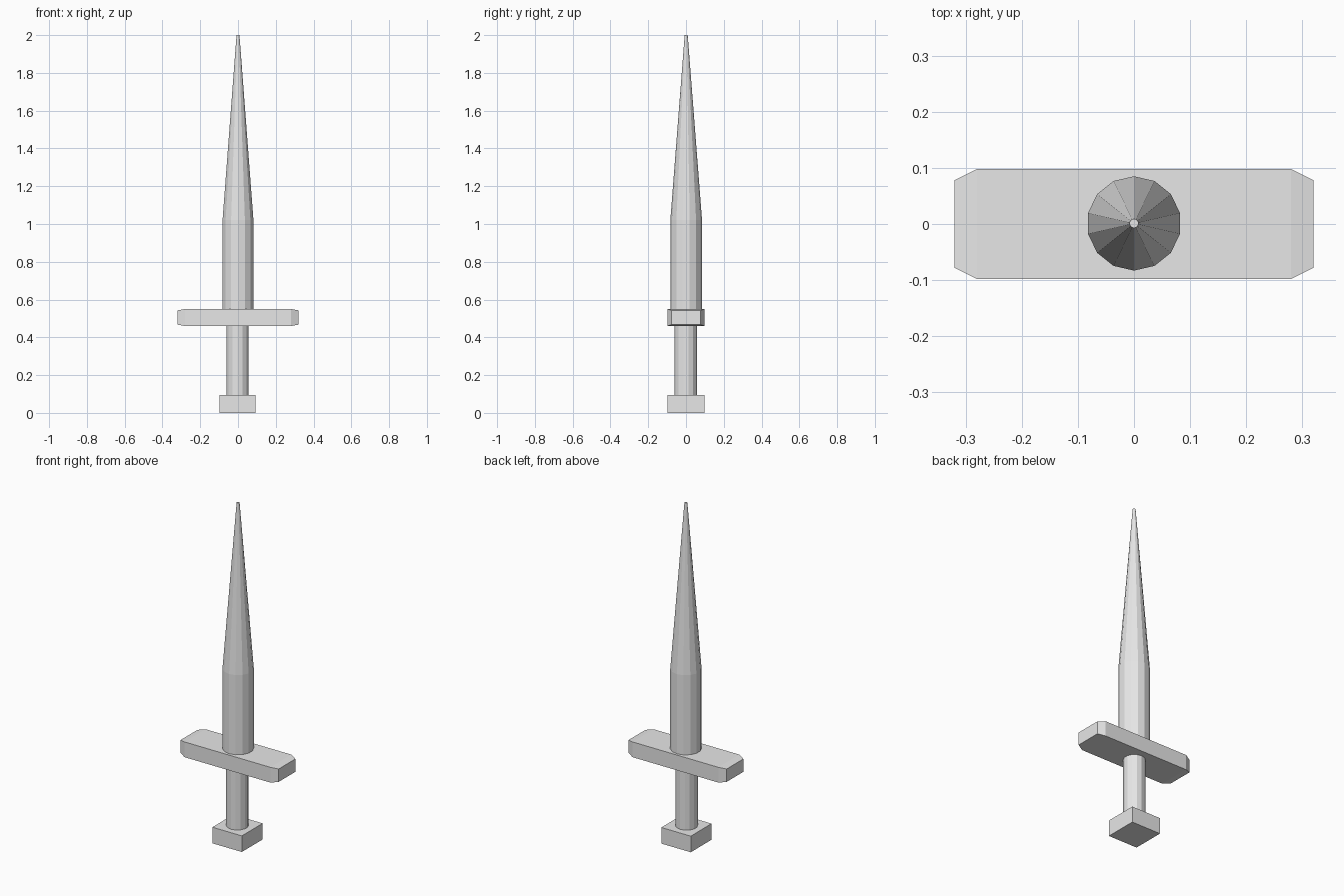
import bpy
import bmesh
import math

cube = bpy.data.objects.get("Cube")
if cube:
    bpy.data.objects.remove(cube, do_unlink=True)

GREY = (0.8, 0.8, 0.8, 1.0)
SIDES = 14

steel = bpy.data.materials.new("light_grey")
steel.use_nodes = True
steel.diffuse_color = GREY
steel.node_tree.nodes["Principled BSDF"].inputs["Base Color"].default_value = GREY


def loft(name, rings):
    """Join matching rings of points with flat faces and cap both ends."""
    bm = bmesh.new()
    loops = [[bm.verts.new(p) for p in ring] for ring in rings]
    for low, high in zip(loops, loops[1:]):
        for i in range(len(low)):
            j = (i + 1) % len(low)
            bm.faces.new((low[i], low[j], high[j], high[i]))
    bm.faces.new(loops[0])
    bm.faces.new(loops[-1])
    bmesh.ops.recalc_face_normals(bm, faces=bm.faces)
    mesh = bpy.data.meshes.new(name)
    bm.to_mesh(mesh)
    bm.free()
    mesh.materials.append(steel)
    obj = bpy.data.objects.new(name, mesh)
    bpy.context.collection.objects.link(obj)
    return obj


def circle(radius, z, x=0.0, y=0.0):
    """Polygon with a corner on the y axis."""
    angles = [math.pi / 2 + math.tau * i / SIDES for i in range(SIDES)]
    return [(x + radius * math.cos(a), y + radius * math.sin(a), z) for a in angles]


def end_section(x, half_y, low, high):
    """Upright rectangle across the guard."""
    return [(x, -half_y, low), (x, half_y, low), (x, half_y, high), (x, -half_y, high)]


# Blade: straight lower half, long taper to a tiny flat tip
loft("blade", [circle(r, z, y=0.001) for r, z in
               ((0.084, 0.54), (0.084, 1.02), (0.008, 2.0))])

# Grip
loft("grip", [circle(0.06, z, -0.003, -0.001) for z in (0.09, 0.47)])

# Crossguard with tapered ends
loft("crossguard", [
    end_section(-0.32, 0.078, 0.467, 0.543),
    end_section(-0.28, 0.098, 0.46, 0.55),
    end_section(0.28, 0.098, 0.46, 0.55),
    end_section(0.32, 0.078, 0.467, 0.543),
])

# Square pommel
loft("pommel", [end_section(x, 0.097, 0.0, 0.095) for x in (-0.099, 0.093)])
